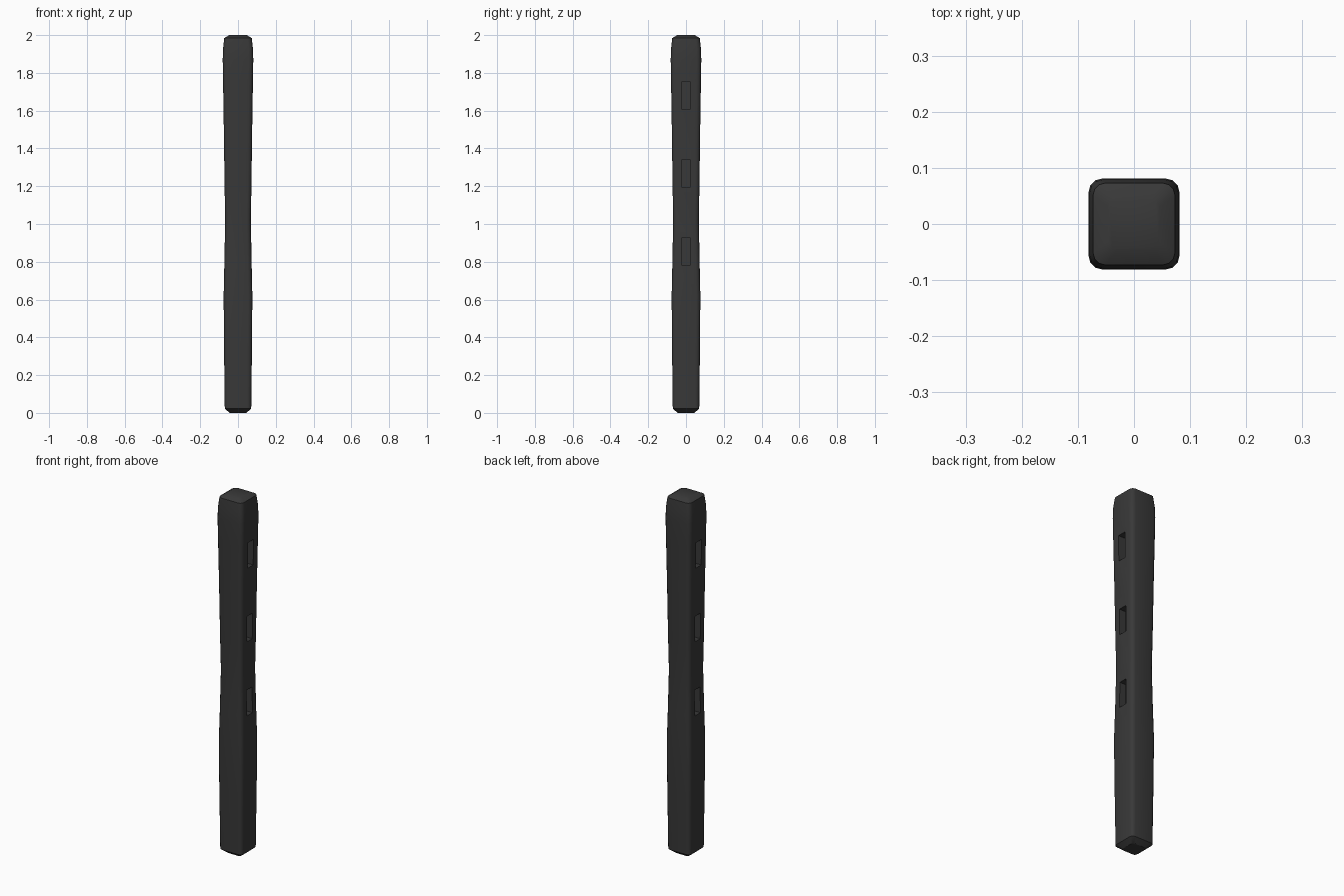
import bpy, bmesh, math

if "Cube" in bpy.data.objects:
    bpy.data.objects.remove(bpy.data.objects["Cube"])

# Post profile: (height, half width, corner radius)
RINGS = [(0.0, 0.044, 0.014), (0.022, 0.070, 0.020), (0.35, 0.074, 0.022),
         (0.62, 0.076, 0.022), (0.80, 0.072, 0.022), (1.02, 0.068, 0.021),
         (1.20, 0.071, 0.021), (1.50, 0.075, 0.022), (1.75, 0.079, 0.023),
         (1.87, 0.081, 0.024), (1.93, 0.079, 0.023), (1.984, 0.073, 0.022),
         (2.0, 0.046, 0.015)]
SLOT_HEIGHTS = (0.855, 1.267, 1.68)
SLOT_SIZE = (0.07, 0.048, 0.143)


def rounded_square(half, radius, segments=3):
    pts = []
    for k, (sx, sy) in enumerate(((1, 1), (-1, 1), (-1, -1), (1, -1))):
        for i in range(segments + 1):
            a = math.pi / 2 * (k + i / segments)
            pts.append((sx * (half - radius) + radius * math.cos(a),
                        sy * (half - radius) + radius * math.sin(a)))
    return pts


def add_object(name, bm):
    bmesh.ops.recalc_face_normals(bm, faces=bm.faces)
    mesh = bpy.data.meshes.new(name)
    bm.to_mesh(mesh)
    bm.free()
    obj = bpy.data.objects.new(name, mesh)
    bpy.context.collection.objects.link(obj)
    return obj


# Post body, lofted through the rings
bm = bmesh.new()
loops = [[bm.verts.new((x, y, z)) for x, y in rounded_square(h, r)]
         for z, h, r in RINGS]
for low, high in zip(loops, loops[1:]):
    n = len(low)
    for i in range(n):
        j = (i + 1) % n
        bm.faces.new((low[i], low[j], high[j], high[i]))
bm.faces.new(loops[0])
bm.faces.new(loops[-1])
post = add_object("post", bm)

# Rail slots cut into both the left and right sides
bm = bmesh.new()
for z in SLOT_HEIGHTS:
    for side in (-1, 1):
        verts = bmesh.ops.create_cube(bm, size=1)["verts"]
        bmesh.ops.scale(bm, vec=SLOT_SIZE, verts=verts)
        bmesh.ops.translate(bm, vec=(side * 0.07, 0, z), verts=verts)
cutter = add_object("slot_cutter", bm)
cutter.hide_render = True

cut = post.modifiers.new("rail_slots", 'BOOLEAN')
cut.operation = 'DIFFERENCE'
cut.solver = 'EXACT'
cut.object = cutter
bpy.context.view_layer.objects.active = post
post.select_set(True)
bpy.ops.object.modifier_apply(modifier=cut.name)
bpy.data.objects.remove(cutter)

# Charcoal finish
mat = bpy.data.materials.new("charcoal")
mat.diffuse_color = (0.04, 0.04, 0.04, 1)
mat.use_nodes = True
mat.node_tree.nodes["Principled BSDF"].inputs["Base Color"].default_value = mat.diffuse_color
post.data.materials.clear()
post.data.materials.append(mat)
bpy.ops.object.shade_smooth_by_angle(angle=math.radians(35))
